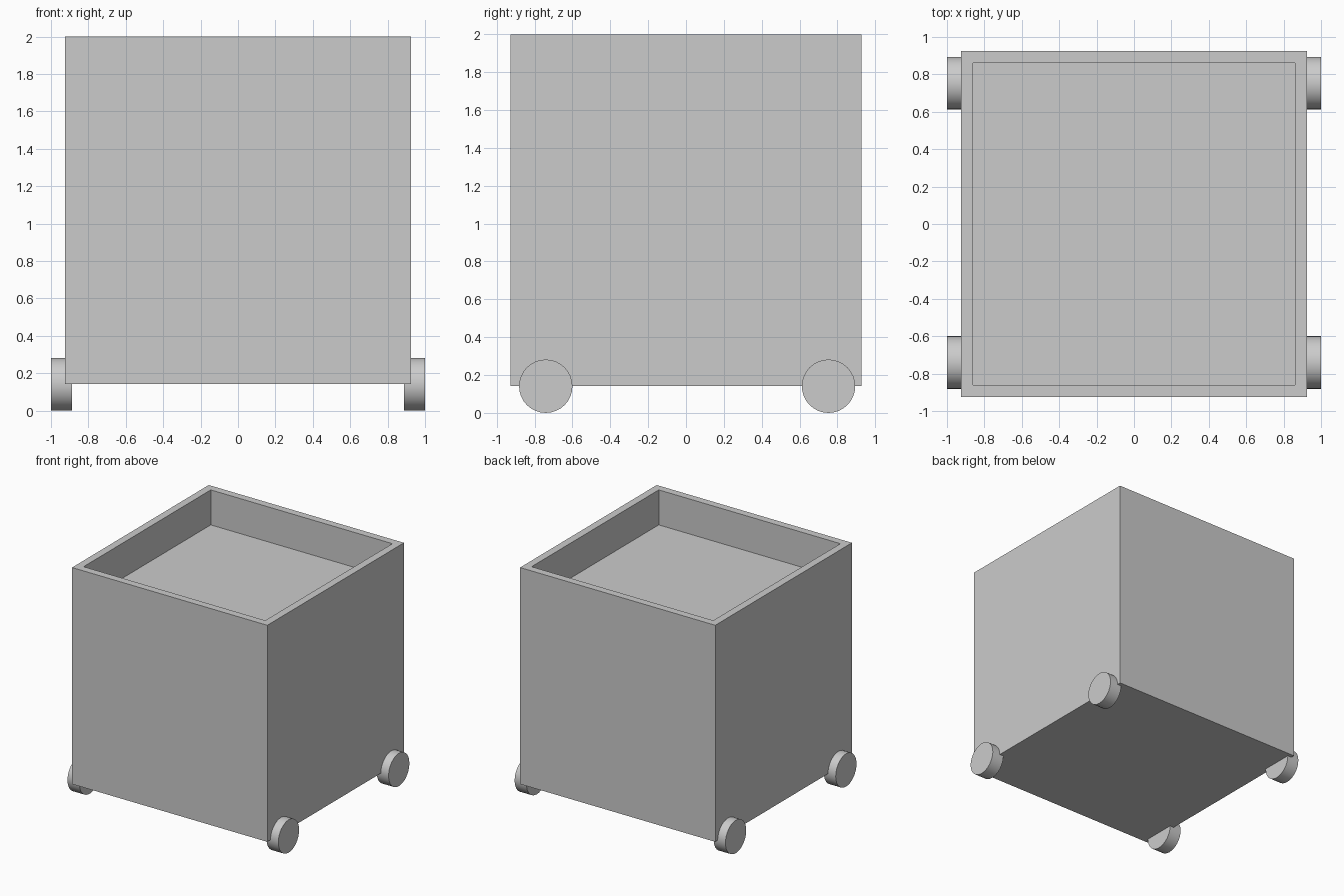
import bpy, bmesh
from math import radians
from mathutils import Matrix

if "Cube" in bpy.data.objects:
    bpy.data.objects.remove(bpy.data.objects["Cube"])

HALF, Z0, Z1 = 0.926, 0.143, 2.0     # outer box
RIM, DEPTH = 0.091, 0.30             # rim width and recess depth
R = 0.141                            # wheel radius
X_IN, X_OUT = 0.888, 1.0             # wheel width span


def make_object(name, bm):
    mesh = bpy.data.meshes.new(name)
    bm.to_mesh(mesh)
    bm.free()
    obj = bpy.data.objects.new(name, mesh)
    bpy.context.collection.objects.link(obj)
    return obj


# Box with a recessed top: inset the top face and push it down
bm = bmesh.new()
bmesh.ops.create_cube(bm, size=1, matrix=Matrix.Translation((0, 0, (Z0 + Z1) / 2))
                      @ Matrix.Diagonal((2 * HALF, 2 * HALF, Z1 - Z0, 1)))
top = max(bm.faces, key=lambda f: f.calc_center_median().z)
bmesh.ops.inset_region(bm, faces=[top], thickness=RIM)
ext = bmesh.ops.extrude_discrete_faces(bm, faces=[top])
bmesh.ops.translate(bm, verts=ext["faces"][0].verts, vec=(0, 0, -DEPTH))
make_object("planter_box", bm)


# Wheels: short cylinders lying along x
def wheel(name, side, y):
    bm = bmesh.new()
    bmesh.ops.create_cone(bm, cap_ends=True, segments=32, radius1=R, radius2=R,
                          depth=X_OUT - X_IN,
                          matrix=Matrix.Translation((side * (X_IN + X_OUT) / 2, y, R))
                          @ Matrix.Rotation(radians(90), 4, 'Y'))
    for f in bm.faces:
        f.smooth = len(f.verts) == 4
    for e in bm.edges:
        e.smooth = all(f.smooth for f in e.link_faces)
    make_object(name, bm)


for side, side_name in ((-1, "left"), (1, "right")):
    for y, end_name in ((-0.741, "front"), (0.753, "back")):
        wheel(f"{end_name}_{side_name}_wheel", side, y)
